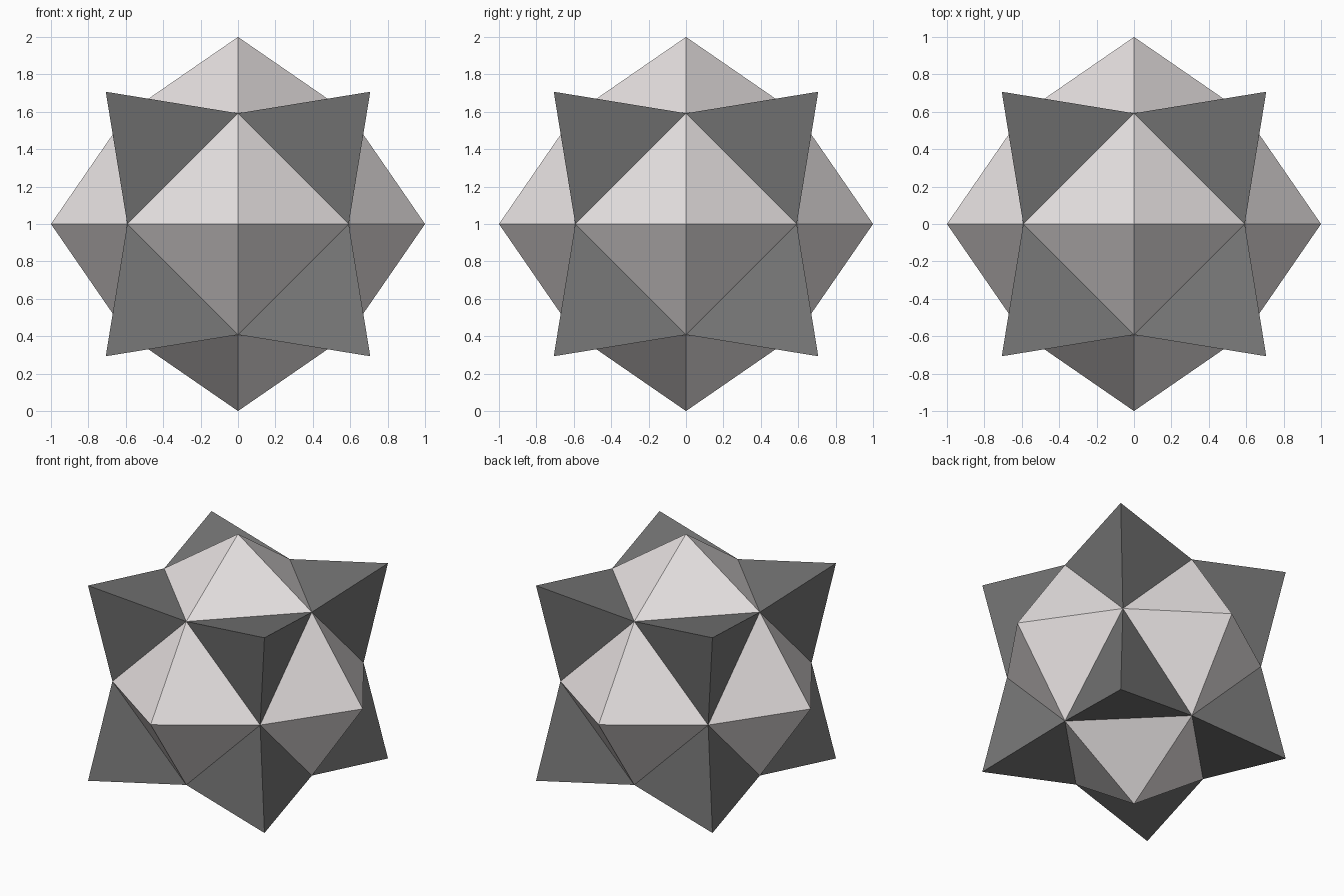
import bpy, bmesh
from itertools import product
from mathutils import Vector

if "Cube" in bpy.data.objects:
    bpy.data.objects.remove(bpy.data.objects["Cube"])

A = 0.592      # core vertices at (A, A, 0) and permutations
SPIKE = 0.707  # spike tips at (SPIKE, SPIKE, SPIKE)
CAP = 1.0      # cap tips on the axes
CENTRE = Vector((0, 0, 1))


def material(name, colour):
    m = bpy.data.materials.new(name)
    m.diffuse_color = (*colour, 1)
    m.use_nodes = True
    m.node_tree.nodes["Principled BSDF"].inputs["Base Color"].default_value = m.diffuse_color
    return m


def pyramid(bm, base, apex, slot):
    """Open-bottomed pyramid with faces turned outward."""
    mid = sum(base, Vector()) / len(base)
    tip = bm.verts.new(apex + CENTRE)
    ring = [bm.verts.new(p + CENTRE) for p in base]
    for i in range(len(ring)):
        f = bm.faces.new((tip, ring[i], ring[(i + 1) % len(ring)]))
        f.material_index = slot
        f.normal_update()
        if f.normal.dot(f.calc_center_median() - CENTRE - mid) < 0:
            f.normal_flip()


bm = bmesh.new()

# Six light four-sided caps on the axes
for axis, s in product(range(3), (-1, 1)):
    out, u, v = (Vector([float(k == (axis + n) % 3) for k in range(3)]) for n in range(3))
    base = [(out * s + d) * A for d in (u, v, -u, -v)]
    pyramid(bm, base, out * s * CAP, 0)

# Eight dark three-sided spikes at the corners
for x, y, z in product((-1, 1), repeat=3):
    base = [Vector(p) * A for p in ((0, y, z), (x, 0, z), (x, y, 0))]
    pyramid(bm, base, Vector((x, y, z)) * SPIKE, 1)

bmesh.ops.remove_doubles(bm, verts=bm.verts[:], dist=1e-4)

mesh = bpy.data.meshes.new("faceted_star")
bm.to_mesh(mesh)
bm.free()
mesh.materials.append(material("light_caps", (0.8, 0.76, 0.76)))
mesh.materials.append(material("dark_spikes", (0.18, 0.18, 0.18)))
bpy.context.collection.objects.link(bpy.data.objects.new("faceted_star", mesh))
